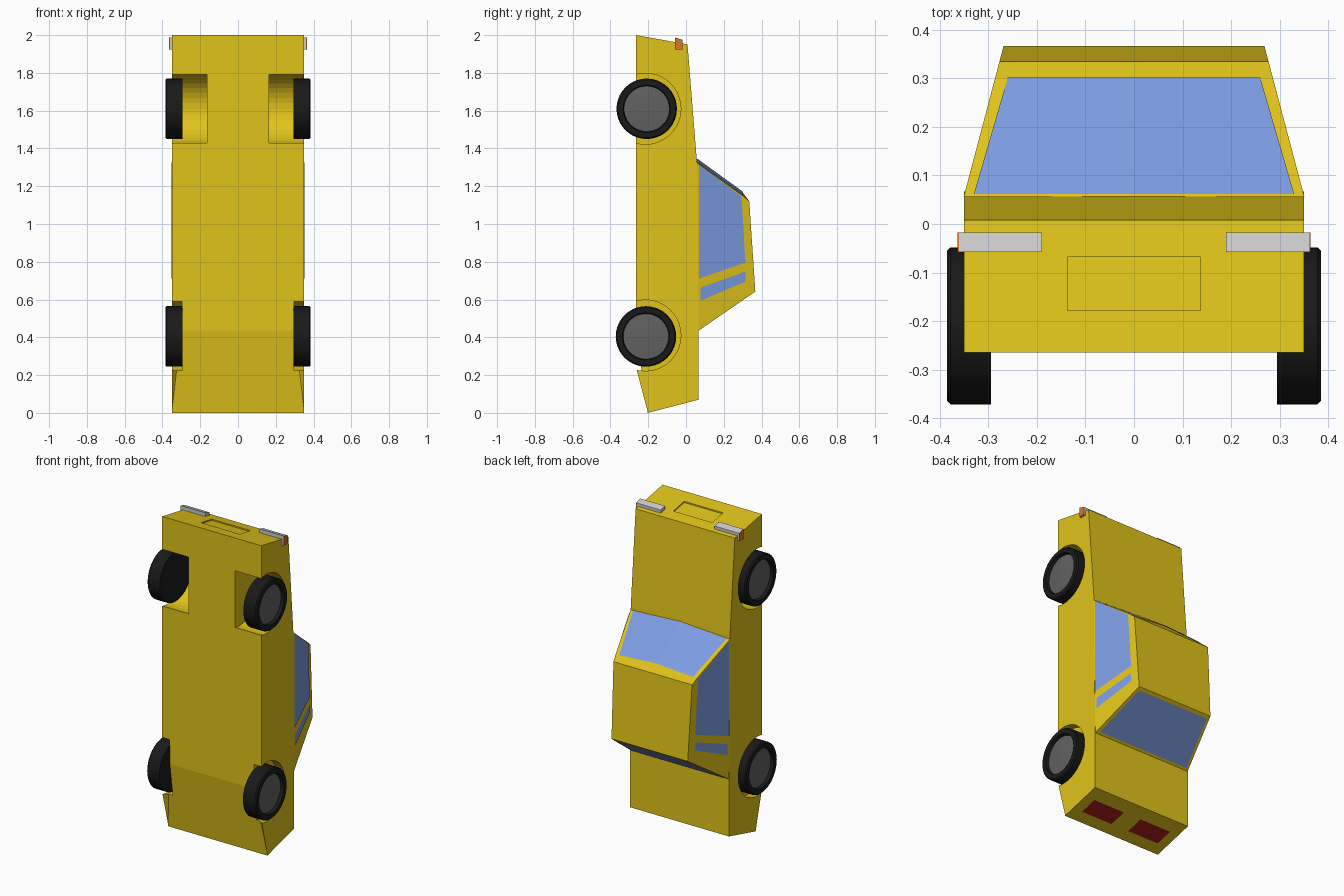
import bpy, bmesh, math
from mathutils import Vector, Matrix

if "Cube" in bpy.data.objects:
    bpy.data.objects.remove(bpy.data.objects["Cube"])


def material(name, rgb):
    m = bpy.data.materials.new(name)
    m.diffuse_color = (*rgb, 1)
    m.use_nodes = True
    m.node_tree.nodes["Principled BSDF"].inputs["Base Color"].default_value = m.diffuse_color
    return m


YELLOW = material("yellow_paint", (0.75, 0.55, 0.01))
BLUE = material("blue_glass", (0.2, 0.33, 0.75))
BLACK = material("black_rubber", (0.01, 0.01, 0.01))
GREY = material("grey_hub", (0.12, 0.12, 0.12))
SILVER = material("light_lens", (0.6, 0.6, 0.6))
ORANGE = material("orange_lens", (0.7, 0.18, 0.02))
RED = material("red_lens", (0.4, 0.01, 0.01))


def finish(name, bm, mat):
    me = bpy.data.meshes.new(name)
    bm.to_mesh(me)
    bm.free()
    ob = bpy.data.objects.new(name, me)
    bpy.context.collection.objects.link(ob)
    if mat:
        me.materials.append(mat)
    return ob


def solid(name, verts, faces, mat=None):
    bm = bmesh.new()
    vs = [bm.verts.new(v) for v in verts]
    for f in faces:
        bm.faces.new([vs[i] for i in f])
    bmesh.ops.recalc_face_normals(bm, faces=bm.faces)
    return finish(name, bm, mat)


def prism(name, profile, x0, x1, mat=None):
    """Side profile (y, z) extruded across the car."""
    n = len(profile)
    verts = [(x, y, z) for x in (x0, x1) for y, z in profile]
    faces = [range(n), range(n, 2 * n)]
    faces += [(i, (i + 1) % n, n + (i + 1) % n, n + i) for i in range(n)]
    return solid(name, verts, faces, mat)


def panel(name, polys, mat, lift=0.003):
    """Thin sheet lying just outside the bodywork."""
    bm = bmesh.new()
    for p in polys:
        f = bm.faces.new([bm.verts.new(v) for v in p])
        f.normal_update()
        if f.normal.dot(f.calc_center_median() - Vector((0, 0, 0.9))) < 0:
            f.normal_flip()
        for v in f.verts:
            v.co += f.normal * lift
    bmesh.ops.remove_doubles(bm, verts=bm.verts, dist=0.002)
    return finish(name, bm, mat)


def cut(target, cutter):
    cutter.hide_render = True
    mod = target.modifiers.new("cut", 'BOOLEAN')
    mod.operation, mod.solver, mod.object = 'DIFFERENCE', 'EXACT', cutter
    bpy.context.view_layer.objects.active = target
    bpy.ops.object.modifier_apply(modifier=mod.name)
    bpy.data.objects.remove(cutter)


def circle(y, z, r, n):
    return [(y + r * math.cos(2 * math.pi * i / n), z + r * math.sin(2 * math.pi * i / n))
            for i in range(n)]


def nose_z(y):
    return 1.951 - (y - 0.008) * 0.18


# Lower body: the car stands on its tail, underside facing the front
body = prism("body", [(-0.265, 2.0), (0.008, 1.951), (0.057, 1.34), (0.067, 0.435),
                      (0.067, 0.07), (-0.203, 0.0), (-0.265, 0.235)], -0.35, 0.35, YELLOW)

# Sloped underside at the tail
bm = bmesh.new()
for s in (-1, 1):
    for x, y, z in ((0.3, -0.265, 0.435), (0.352, -0.265, 0.235), (0.352, -0.2025, -0.003)):
        bm.verts.new((s * x, y, z))
        bm.verts.new((s * x, -0.4, z))
bmesh.ops.convex_hull(bm, input=bm.verts)
cut(body, finish("tail_cutter", bm, None))

# Wheel wells: deep at the nose, shallow at the tail
for s in (-1, 1):
    for z, inner in ((1.61, 0.163), (0.41, 0.297)):
        cut(body, prism("well_cutter", circle(-0.215, z, 0.188, 40), s * inner, s * 0.45))

# Shallow plate recess in the nose
cut(body, prism("plate_cutter", [(y, nose_z(y) + d) for y, d in
                                 ((-0.178, 0.03), (-0.068, 0.03), (-0.068, -0.008), (-0.178, -0.008))],
                -0.137, 0.137))


# Cabin with inward-leaning sides and a slightly bowed windscreen
def half_width(y):
    return 0.35 - 0.082 * (y - 0.06) / 0.31


profile = [(0.056, 1.325, 0.02), (0.3, 1.15, 0.018), (0.335, 1.12, 0), (0.367, 0.642, 0), (0.066, 0.435, 0)]
verts = [(c * half_width(y), y, z + (bow if c == 0 else 0)) for y, z, bow in profile for c in (-1, 0, 1)]
faces = [(3 * i + c, 3 * i + c + 1, 3 * i + c + 4, 3 * i + c + 3) for i in range(4) for c in (0, 1)]
faces += [range(0, 15, 3), range(2, 15, 3)]
solid("cabin", verts, faces, YELLOW)

# Windscreen and rear window
panel("windscreen", [[(0, 0.06, 1.342), (s * 0.33, 0.06, 1.323), (s * 0.26, 0.3, 1.151), (0, 0.3, 1.168)]
                     for s in (-1, 1)], BLUE)


def rear(x, t):
    return (x, 0.066 + 0.301 * t, 0.435 + 0.207 * t)


panel("rear_window", [[rear(-0.325, 0.05), rear(0.325, 0.05), rear(0.255, 0.94), rear(-0.255, 0.94)]], BLUE)

# Side windows, side markers and lights on both sides
for s, side in ((-1, "left"), (1, "right")):
    for name, pts in (("side_window", [(0.068, 1.313), (0.293, 1.146), (0.314, 0.796), (0.068, 0.711)]),
                      ("quarter_window", [(0.077, 0.663), (0.314, 0.748), (0.314, 0.695), (0.077, 0.594)])):
        panel(f"{name}_{side}", [[(s * half_width(y), y, z) for y, z in pts]], BLUE)

    lamp = [(-0.058, 1.987), (-0.018, 1.975), (-0.018, 1.925), (-0.058, 1.925)]
    prism(f"headlight_{side}", lamp, s * 0.19, s * 0.361, SILVER)
    prism(f"side_marker_{side}", lamp, s * 0.361, s * 0.364, ORANGE)

    panel(f"tail_light_{side}", [[(s * x, -0.203 + 0.27 * t, 0.07 * t) for x, t in
                                  ((0.063, 0.28), (0.285, 0.28), (0.285, 0.69), (0.063, 0.69))]],
          RED, 0.002)


# Wheels: lathed tyre with a recessed grey hub
def lathe(name, outline, centre, s, mat, n=40):
    bm = bmesh.new()
    vs = [bm.verts.new((x, 0, r)) for x, r in outline]
    es = [bm.edges.new(e) for e in zip(vs, vs[1:])]
    bmesh.ops.spin(bm, geom=vs + es, axis=(1, 0, 0), cent=(0, 0, 0), steps=n, angle=2 * math.pi)
    bmesh.ops.remove_doubles(bm, verts=bm.verts, dist=1e-4)
    bmesh.ops.transform(bm, matrix=Matrix.Translation(centre) @ Matrix.Diagonal((s, 1, 1, 1)), verts=bm.verts)
    bmesh.ops.recalc_face_normals(bm, faces=bm.faces)
    ob = finish(name, bm, mat)
    bpy.context.view_layer.objects.active = ob
    ob.select_set(True)
    bpy.ops.object.shade_smooth_by_angle(angle=math.radians(30))
    ob.select_set(False)
    return ob


for s, side in ((-1, "left"), (1, "right")):
    for end, y, z in (("front", -0.208, 1.61), ("rear", -0.212, 0.405)):
        c = (s * 0.34, y, z)
        lathe(f"{end}_tyre_{side}", [(-0.045, 0), (-0.045, 0.16), (0.038, 0.16), (0.045, 0.153),
                                     (0.045, 0.125), (0.025, 0.12)], c, s, BLACK)
        hub = lathe(f"{end}_hub_{side}", [(0.025, 0.121), (0.031, 0.06), (0.033, 0)], c, s, GREY)
        # The hub is an open disc, so point its faces outwards
        if hub.data.polygons[0].normal.x * s < 0:
            hub.data.flip_normals()
